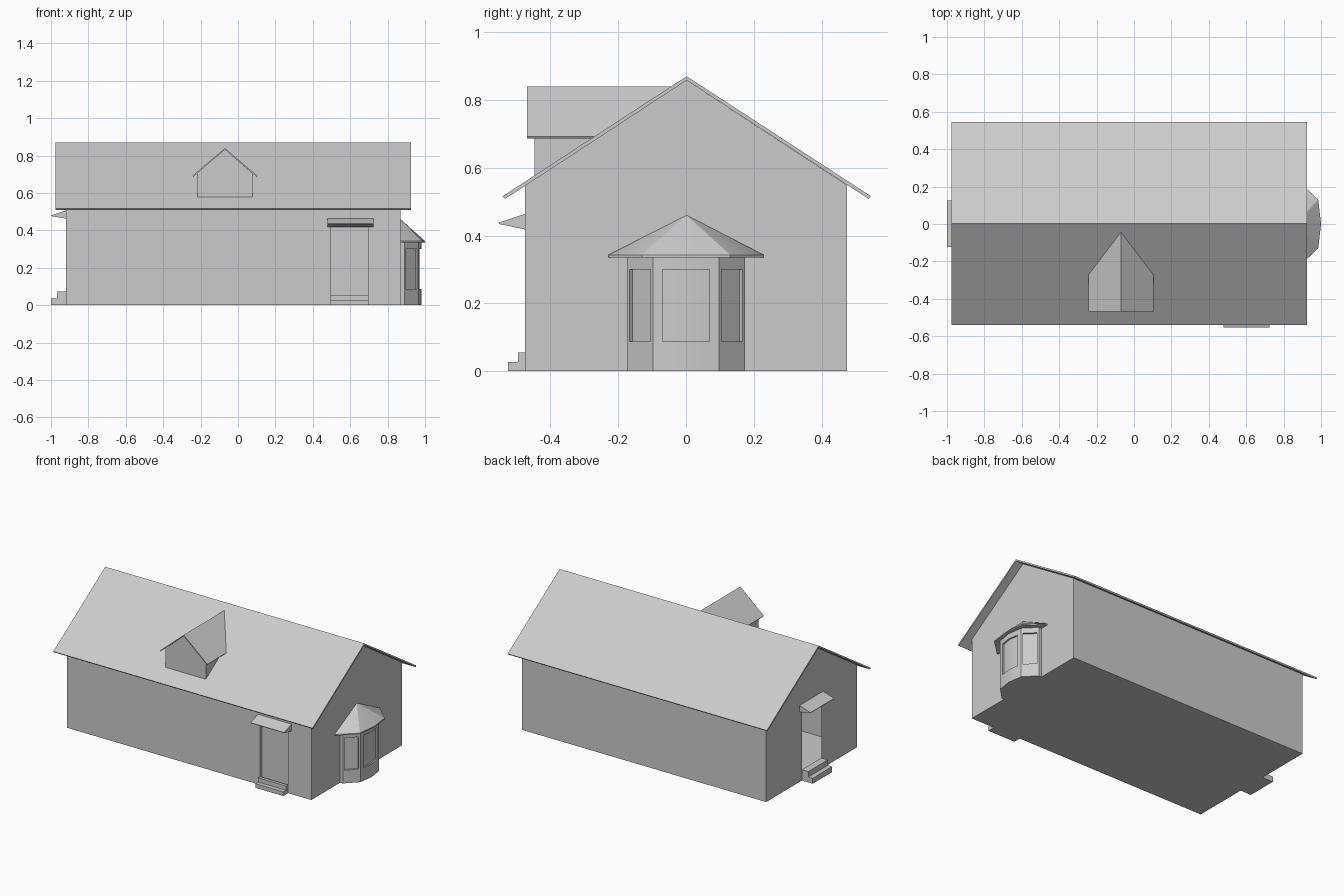
import bpy, bmesh, math
from mathutils import Vector

if "Cube" in bpy.data.objects:
    bpy.data.objects.remove(bpy.data.objects["Cube"])

UP = Vector((0, 0, 1))


def prism(pts, axis, a, b):
    """Extrude a 2D profile along an axis from a to b."""
    place = {'x': lambda p, t: (t, p[0], p[1]),
             'y': lambda p, t: (p[0], t, p[1]),
             'z': lambda p, t: (p[0], p[1], t)}[axis]
    bm = bmesh.new()
    lo = [bm.verts.new(place(p, a)) for p in pts]
    hi = [bm.verts.new(place(p, b)) for p in pts]
    bm.faces.new(lo)
    bm.faces.new(hi)
    for i in range(len(pts)):
        j = (i + 1) % len(pts)
        bm.faces.new((lo[i], lo[j], hi[j], hi[i]))
    bmesh.ops.recalc_face_normals(bm, faces=bm.faces[:])
    return bm


def finish(name, bm, smooth=False):
    me = bpy.data.meshes.new(name)
    bm.to_mesh(me)
    bm.free()
    ob = bpy.data.objects.new(name, me)
    bpy.context.collection.objects.link(ob)
    if smooth:
        me.shade_smooth()
        me.set_sharp_from_angle(angle=math.radians(25))
    return ob


def cut(bm, faces, co, no, **kw):
    geom = set(faces)
    for f in faces:
        geom.update(f.edges)
        geom.update(f.verts)
    bmesh.ops.bisect_plane(bm, geom=list(geom), plane_co=co, plane_no=no, dist=1e-5, **kw)
    bm.normal_update()


def recess(bm, p, n, w, z0, z1, depth=None):
    """Push a rectangle of a wall inwards, or open it when depth is None."""
    p, n = Vector(p), Vector(n).normalized()
    t = UP.cross(n)

    def wall():
        return [f for f in bm.faces if f.normal.dot(n) > 0.95
                and abs((f.calc_center_median() - p).dot(n)) < 0.02]
    cut(bm, wall(), p + t * w, t)
    cut(bm, wall(), p - t * w, t)
    for z in (z0, z1):
        if z > 0:
            cut(bm, wall(), (0, 0, z), UP)
    hole = []
    for f in wall():
        c = f.calc_center_median()
        if abs((c - p).dot(t)) < w and z0 < c.z < z1:
            hole.append(f)
    if depth is None:
        bmesh.ops.delete(bm, geom=hole, context='FACES')
        return
    new = bmesh.ops.extrude_face_region(bm, geom=hole)['geom']
    bmesh.ops.translate(bm, vec=-n * depth, verts=[v for v in new if isinstance(v, bmesh.types.BMVert)])
    old = [f for f in hole if f.is_valid]
    if old:
        bmesh.ops.delete(bm, geom=old, context='FACES')
    bm.normal_update()


# House shell: hollow, open under the roof, with two doorways
body = prism([(-.475, 0), (.475, 0), (.475, .549), (0.002, .858), (-.475, .549)], 'x', -.92, .87)
bmesh.ops.delete(body, geom=[f for f in body.faces if f.normal.z > .3], context='FACES')
recess(body, (.597, -.475, 0), (0, -1, 0), .102, 0, .435, .02)
recess(body, (-.92, 0, 0), (-1, 0, 0), .102, 0, .45)
finish("house_walls", body)

# Main roof
finish("main_roof", prism([(-.541, .516), (.002, .87), (.546, .516), (.539, .508),
                           (.002, .858), (-.534, .508)], 'x', -.975, .925))

# Dormer, trimmed where it meets the main roof
SLOPE_CO, SLOPE_NO = (0, .002, .866), Vector((0, -.651, 1))


def dormer_part(name, pts, y0):
    bm = prism(pts, 'y', y0, 0.0)
    cut(bm, bm.faces[:], SLOPE_CO, SLOPE_NO, clear_inner=True)
    finish(name, bm)


dormer_part("dormer_walls", [(-.217, .5), (.077, .5), (.077, .705), (-.07, .832), (-.217, .705)], -.447)
dormer_part("dormer_roof", [(-.243, .692), (-.07, .84), (.104, .692), (.1, .686),
                            (-.07, .832), (-.239, .686)], -.469)

# Door steps and canopies
finish("front_steps", prism([(-.475, 0), (-.525, 0), (-.525, .027), (-.496, .027),
                             (-.496, .055), (-.475, .055)], 'x', .495, .699))
finish("front_canopy", prism([(-.475, .418), (-.552, .434), (-.553, .438), (-.475, .464)], 'x', .479, .725))
finish("side_steps", prism([(-.92, 0), (-1, 0), (-1, .036), (-.968, .036),
                            (-.968, .072), (-.92, .072)], 'y', -.102, .102))
finish("side_canopy", prism([(-.92, .463), (-.999, .476), (-1, .48), (-.92, .506)], 'y', -.123, .125))

# Bay window with recessed panes
half = [(.865, -.174), (.89, -.174), (.965, -.098)]
plan = half + [(.98, 0)] + [(x, -y) for x, y in reversed(half)]
bay = prism(plan, 'z', 0, .335)
recess(bay, (.9725, 0, 0), (1, 0, 0), .07, .087, .3, .01)
for s in (-1, 1):
    recess(bay, (.9275, s * .136, 0), (.076, s * .075, 0), .043, .087, .3, .012)
finish("bay_window", bay, smooth=True)

# Bay roof: thin eave plate rising to a peak on the wall
half = [(.868, -.229), (.88, -.229), (.985, -.13)]
eave = half + [(1, 0)] + [(x, -y) for x, y in reversed(half)]
roof = prism(eave, 'z', .335, .343)
top = [f for f in roof.faces if f.normal.z > .9]
peak = bmesh.ops.poke(roof, faces=top)['verts'][0]
peak.co = (.869, .002, .46)
finish("bay_roof", roof, smooth=True)
